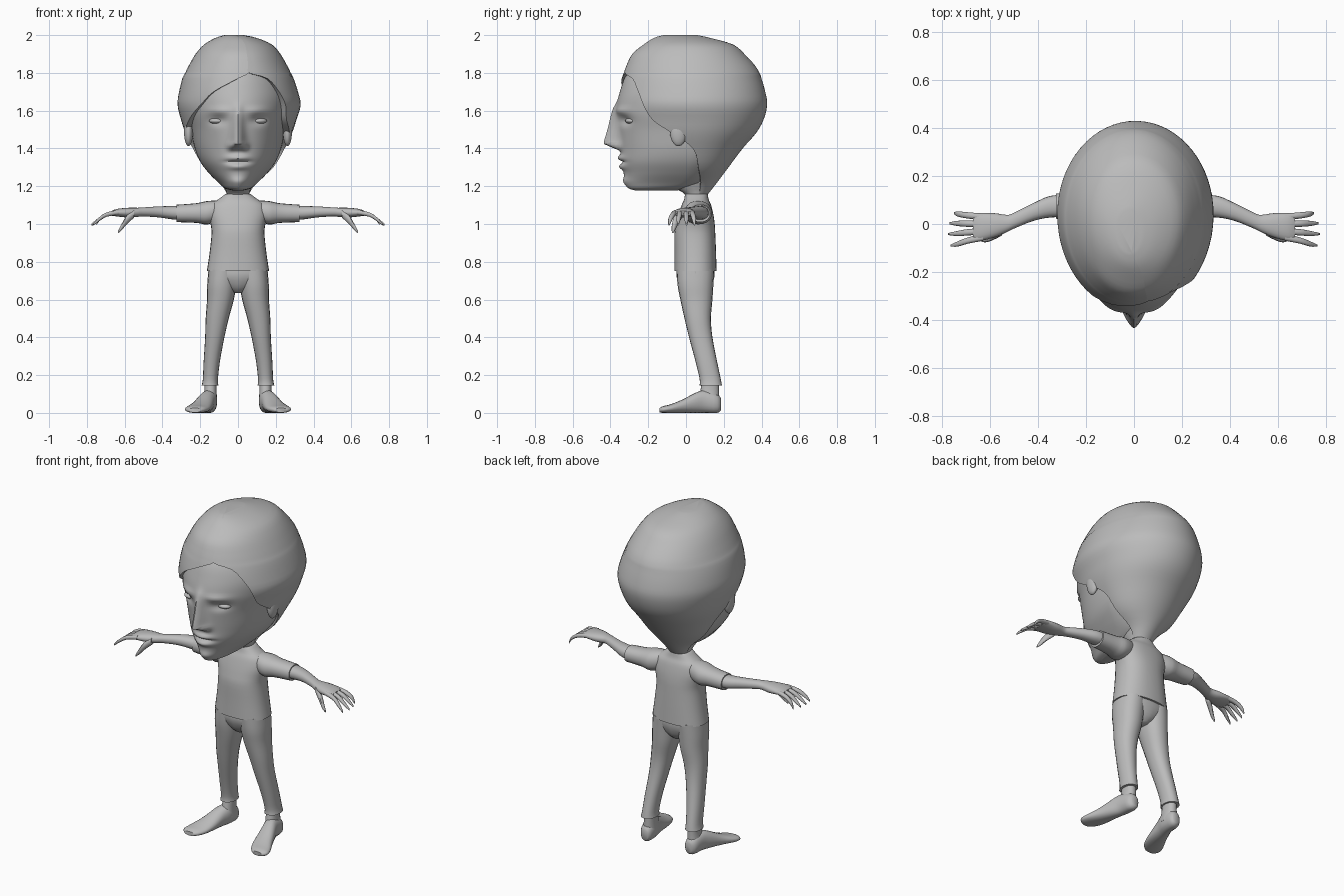
import bpy, bmesh, math
from mathutils import Vector

grey = bpy.data.materials.new("plain_grey")
grey.diffuse_color = (0.5, 0.5, 0.5, 1)


def smooth(rows, steps):
    """Catmull-Rom interpolation between rows of numbers."""
    out = []
    for i in range(len(rows) - 1):
        p0, p1, p2, p3 = (rows[max(0, i - 1)], rows[i], rows[i + 1],
                          rows[min(len(rows) - 1, i + 2)])
        for s in range(steps):
            t = s / steps
            out.append([b + 0.5 * t * (c - a + t * (2 * a - 5 * b + 4 * c - d + t * (3 * (b - c) + d - a)))
                        for a, b, c, d in zip(p0, p1, p2, p3)])
    return out + [list(rows[-1])]


def skin_rings(name, rings, closed=True, caps=(True, True), mirror=False, sharp=50):
    """Bridge rings of points into one smooth object."""
    bm = bmesh.new()
    rows = [[bm.verts.new(p) for p in r] for r in rings]
    n = len(rows[0])
    for a, b in zip(rows, rows[1:]):
        for i in range(n if closed else n - 1):
            j = (i + 1) % n
            bm.faces.new((a[i], a[j], b[j], b[i]))
    for row, cap in ((rows[0], caps[0]), (rows[-1], caps[1])):
        if cap:
            bm.faces.new(row)
    bmesh.ops.recalc_face_normals(bm, faces=bm.faces)
    me = bpy.data.meshes.new(name)
    bm.to_mesh(me)
    bm.free()
    me.shade_smooth()
    me.set_sharp_from_angle(angle=math.radians(sharp))
    me.materials.append(grey)
    ob = bpy.data.objects.new(name, me)
    bpy.context.collection.objects.link(ob)
    if mirror:
        ob.modifiers.new("mirror", 'MIRROR').use_mirror_merge = False
    return ob


AXES = {'X': ((0, 1, 0), (0, 0, 1)), 'Y': ((1, 0, 0), (0, 0, 1)), 'Z': ((1, 0, 0), (0, 1, 0))}


def loft(name, rows, axis, mirror=False, segs=20, power=0.9, steps=3):
    """Rows are x, y, z, and two half sizes across the axis."""
    u, v = (Vector(a) for a in AXES[axis])
    rings = []
    for x, y, z, ru, rv in smooth(rows, steps):
        ring = []
        for k in range(segs):
            a = 2 * math.pi * k / segs
            c, s = math.cos(a), math.sin(a)
            p = (Vector((x, y, z)) + u * ru * math.copysign(abs(c) ** power, c)
                 + v * rv * math.copysign(abs(s) ** power, s))
            p.z = max(p.z, 0)
            ring.append(p)
        rings.append(ring)
    return skin_rings(name, rings, mirror=mirror)


def egg(z, yf, yb, yc, w, xo, a):
    """Point on a head section; angle a starts at the front."""
    c = math.cos(a)
    return Vector((xo + w * math.sin(a), yc - c * ((yc - yf) if c > 0 else (yb - yc)), z))


def bump(x, z, bx, bz, sx, sz):
    return math.exp(-((x - bx) / sx) ** 2 - ((z - bz) / sz) ** 2)


# Face features as smooth bumps: x, z, width, height, depth (mirrored in x)
FEATURES = [(0.036, 1.410, 0.017, 0.018, 0.026), (0.105, 1.548, 0.045, 0.024, -0.022),
            (0.10, 1.60, 0.06, 0.018, 0.012), (0.025, 1.350, 0.04, 0.013, 0.012),
            (0.02, 1.302, 0.04, 0.014, 0.010), (0.03, 1.328, 0.04, 0.007, -0.012),
            (0.02, 1.225, 0.04, 0.022, 0.006)]


def sculpt(p):
    if p.y > -0.1:
        return p
    d = sum(f[4] * (bump(p.x, p.z, f[0], f[1], f[2], f[3]) + bump(p.x, p.z, -f[0], f[1], f[2], f[3]))
            for f in FEATURES)
    # Nose ridge grows downwards, then tucks under
    t = (1.60 - p.z) / 0.175
    h = 0.018 + 0.07 * t if 0 <= t <= 1 else 0
    if t < 0:
        h = 0.018 * math.exp(-(t / 0.2) ** 2)
    if t > 1:
        h = 0.088 * max(0, 1 - (t - 1) / 0.22)
    d += h * math.exp(-(p.x / (0.022 + 0.014 * min(max(t, 0), 1))) ** 2)
    p.y -= d
    return p


# Head: z, front y, back y, widest y, half width, x offset
HEAD = [(1.178, -0.27, -0.05, -0.18, 0.03, 0), (1.19, -0.305, 0.05, -0.10, 0.07, 0),
        (1.22, -0.322, 0.12, -0.03, 0.105, 0), (1.27, -0.33, 0.16, 0.0, 0.155, 0),
        (1.33, -0.345, 0.20, 0.02, 0.20, 0), (1.40, -0.348, 0.26, 0.03, 0.228, 0),
        (1.50, -0.358, 0.32, 0.04, 0.25, 0), (1.60, -0.37, 0.37, 0.04, 0.275, 0),
        (1.70, -0.35, 0.38, 0.04, 0.28, 0), (1.80, -0.31, 0.35, 0.04, 0.24, 0),
        (1.90, -0.22, 0.25, 0.04, 0.15, 0)]
skin_rings("head", [[sculpt(egg(*r, 2 * math.pi * k / 128)) for k in range(128)]
                    for r in smooth(HEAD, 8)])

# Hair: same columns plus left and right edge angle of the face opening
HAIR = [(2.0, -0.12, 0.06, -0.03, 0.05, -0.02, 12, 12), (1.985, -0.17, 0.13, 0, 0.11, -0.01, 12, 12),
        (1.95, -0.225, 0.25, 0.02, 0.18, 0, 12, 12), (1.90, -0.285, 0.31, 0.03, 0.225, 0, 12, 12),
        (1.84, -0.315, 0.365, 0.03, 0.26, 0, 12, 12), (1.80, -0.33, 0.39, 0.03, 0.28, 0, 12, 12),
        (1.77, -0.34, 0.40, 0.03, 0.295, 0, 0, 32), (1.70, -0.36, 0.42, 0.04, 0.315, 0.003, -25, 43),
        (1.63, -0.365, 0.43, 0.04, 0.326, 0.006, -39, 49), (1.55, -0.355, 0.41, 0.05, 0.305, 0.004, -60, 56),
        (1.48, -0.345, 0.37, 0.05, 0.282, 0.004, -80, 72), (1.40, -0.33, 0.30, 0.05, 0.243, 0.004, -92, 88),
        (1.30, -0.30, 0.225, 0.05, 0.185, 0.003, -100, -0 + 95), (1.22, -0.20, 0.165, 0.06, 0.10, 0, -105, 100),
        (1.16, -0.05, 0.118, 0.06, 0.06, 0, -105, 100)]
hair = []
for *sec, left, right in smooth(HAIR, 3):
    left = min(left, right)
    pts = [egg(*sec, math.radians(right + (left + 360 - right) * k / 48)) for k in range(49)]
    core = Vector((sec[5], sec[3], sec[0]))
    hair.append([core.lerp(pts[0], 0.86)] + pts + [core.lerp(pts[-1], 0.86)])
skin_rings("hair", hair, closed=False, caps=(True, False))


def ellipsoid(name, centre, size):
    x, y, z = centre
    rows = [(x, y, z + size[2] * math.cos(a), size[0] * math.sin(a), size[1] * math.sin(a))
            for a in (math.pi * (0.02 + 0.96 * k / 12) for k in range(13))]
    return loft(name, rows, 'Z', mirror=True, segs=20, power=1, steps=1)


ellipsoid("eye", (0.108, -0.288, 1.546), (0.045, 0.034, 0.017))
ellipsoid("ear", (0.262, -0.04, 1.49), (0.024, 0.045, 0.078))

# Neck widening under the jaw
loft("neck", [(0, 0.055, 1.08, 0.06, 0.06), (0, 0.055, 1.15, 0.058, 0.055),
              (0, 0.035, 1.20, 0.075, 0.105), (0, 0.03, 1.26, 0.10, 0.13)], 'Z')

# Shirt
loft("shirt_body", [(0, 0.055, 1.16, 0.065, 0.06), (0, 0.055, 1.13, 0.105, 0.065),
                    (0, 0.055, 1.10, 0.145, 0.078), (0, 0.053, 1.05, 0.155, 0.092),
                    (0, 0.05, 1.0, 0.145, 0.102), (0, 0.047, 0.95, 0.14, 0.108),
                    (0, 0.049, 0.85, 0.15, 0.11), (0, 0.05, 0.75, 0.165, 0.112)], 'Z', segs=32, power=0.85)
loft("sleeve", [(0.08, 0.06, 1.075, 0.05, 0.05), (0.16, 0.065, 1.06, 0.072, 0.062),
                (0.22, 0.07, 1.058, 0.06, 0.052), (0.325, 0.075, 1.056, 0.053, 0.046)], 'X', mirror=True)

# Arms, palms and fingers
loft("arm", [(0.28, 0.075, 1.058, 0.046, 0.038), (0.35, 0.072, 1.06, 0.045, 0.035),
             (0.42, 0.05, 1.064, 0.037, 0.029), (0.50, 0.014, 1.064, 0.033, 0.024),
             (0.53, 0.002, 1.062, 0.036, 0.024), (0.58, -0.005, 1.06, 0.05, 0.026),
             (0.64, -0.012, 1.06, 0.058, 0.020), (0.672, -0.014, 1.056, 0.052, 0.012)], 'X', mirror=True)
for i, (base, tip, reach) in enumerate([(0.03, 0.045, 0.75), (0.0, 0.003, 0.77),
                                        (-0.03, -0.042, 0.775), (-0.056, -0.09, 0.765)]):
    loft(f"finger_{i + 1}", [(0.63, base, 1.062, 0.014, 0.013), (0.695, base * 0.6 + tip * 0.4, 1.05, 0.013, 0.012),
                             (0.735, base * 0.2 + tip * 0.8, 1.025, 0.011, 0.011), (reach, tip, 0.997, 0.004, 0.006)],
         'X', mirror=True, segs=10)
loft("thumb", [(0.55, -0.03, 1.055, 0.018, 0.022), (0.59, -0.052, 1.02, 0.016, 0.024),
               (0.615, -0.064, 0.985, 0.012, 0.018), (0.635, -0.07, 0.958, 0.005, 0.007)], 'X', mirror=True, segs=10)

# Trousers
loft("trouser_seat", [(0, 0.05, 0.77, 0.155, 0.10), (0, 0.05, 0.72, 0.152, 0.10),
                      (0, 0.052, 0.665, 0.08, 0.08), (0, 0.052, 0.635, 0.025, 0.05)], 'Z')
loft("trouser_leg", [(0.078, 0.05, 0.76, 0.078, 0.10), (0.086, 0.05, 0.68, 0.077, 0.095),
                     (0.093, 0.055, 0.60, 0.071, 0.085), (0.110, 0.062, 0.50, 0.061, 0.07),
                     (0.123, 0.078, 0.40, 0.051, 0.062), (0.139, 0.108, 0.27, 0.043, 0.057),
                     (0.146, 0.128, 0.18, 0.040, 0.056), (0.148, 0.131, 0.146, 0.044, 0.059)], 'Z', mirror=True)

# Bare feet turned outward
loft("ankle", [(0.146, 0.13, 0.17, 0.032, 0.045), (0.146, 0.125, 0.11, 0.033, 0.05),
               (0.15, 0.12, 0.05, 0.04, 0.056)], 'Z', mirror=True)
loft("foot", [(0.146, 0.186, 0.045, 0.02, 0.03), (0.15, 0.165, 0.05, 0.037, 0.05),
              (0.155, 0.10, 0.06, 0.043, 0.06), (0.17, 0.05, 0.053, 0.046, 0.053),
              (0.19, -0.02, 0.035, 0.055, 0.035), (0.212, -0.08, 0.023, 0.062, 0.023),
              (0.226, -0.12, 0.018, 0.054, 0.018), (0.228, -0.14, 0.014, 0.032, 0.012)], 'Y', mirror=True)
